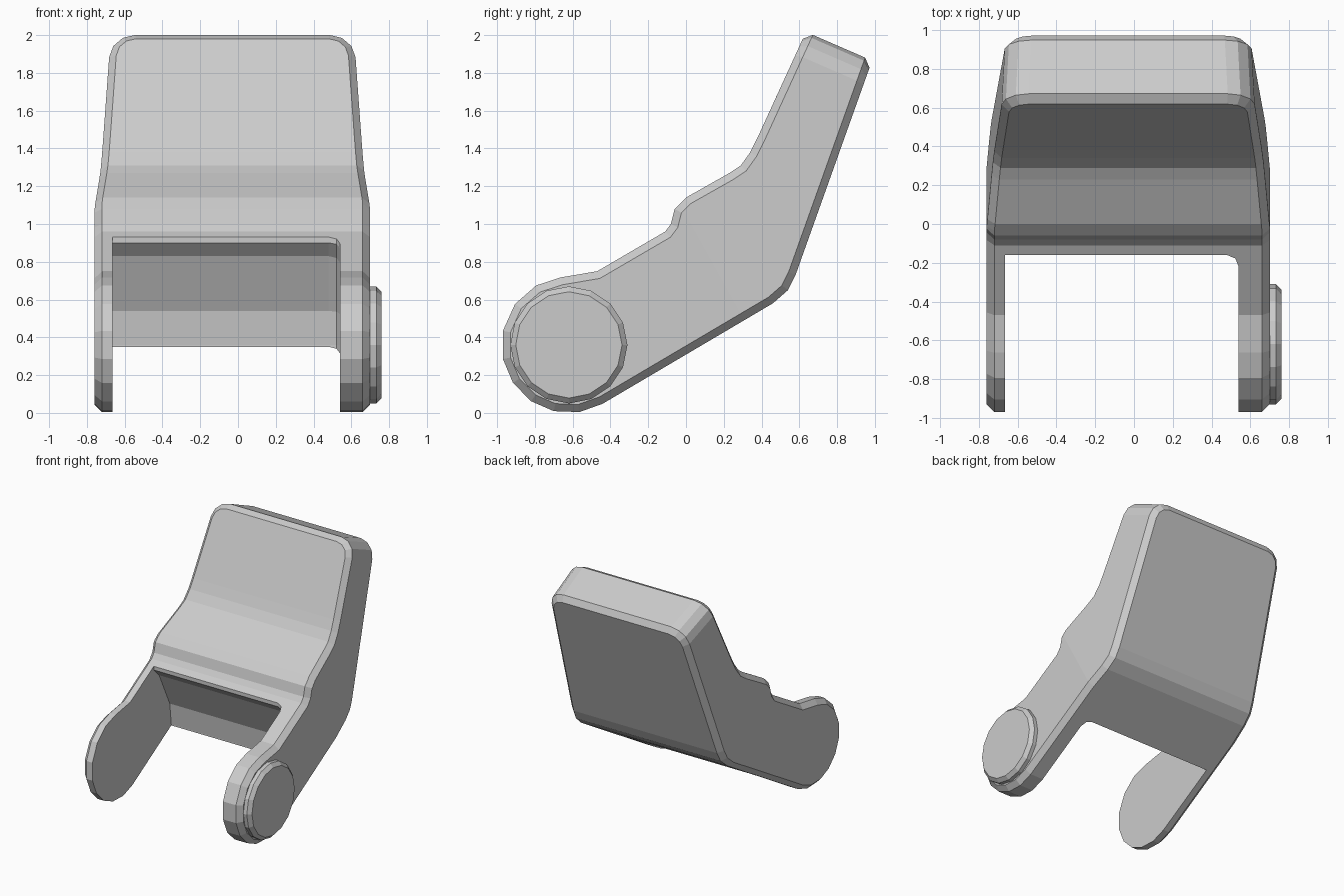
import bpy, bmesh
from math import sin, cos, radians, pi
from mathutils import Vector

if "Cube" in bpy.data.objects:
    bpy.data.objects.remove(bpy.data.objects["Cube"])

CX = -0.03              # middle of the bracket body in x
PIVOT = (-0.62, 0.36)   # hinge centre in y, z


def prism(profile, x0, x1):
    """Extrude a closed (y, z) profile from x0 to x1."""
    bm = bmesh.new()
    a = [bm.verts.new((x0, y, z)) for y, z in profile]
    b = [bm.verts.new((x1, y, z)) for y, z in profile]
    n = len(profile)
    bm.faces.new(a)
    bm.faces.new(b[::-1])
    for i in range(n):
        bm.faces.new((a[i], b[i], b[(i + 1) % n], a[(i + 1) % n]))
    bmesh.ops.recalc_face_normals(bm, faces=bm.faces)
    return bm


def bevel(bm, edges, offset, segments):
    bmesh.ops.bevel(bm, geom=edges, offset=offset, offset_type='OFFSET',
                    segments=segments, profile=0.5, affect='EDGES',
                    clamp_overlap=True)


def to_object(bm, name):
    bmesh.ops.recalc_face_normals(bm, faces=bm.faces)
    me = bpy.data.meshes.new(name)
    bm.to_mesh(me)
    bm.free()
    ob = bpy.data.objects.new(name, me)
    bpy.context.collection.objects.link(ob)
    return ob


# Side profile: round hinge end, underside, back, end cap, stepped front
hinge = [(PIVOT[0] + 0.357 * cos(radians(a)), PIVOT[1] + 0.36 * sin(radians(a)))
         for a in (97, 119, 143, 168, 192, 214, 236, 257, 279, 300)]
cap_front, cap_back = (0.635, 2.017), (0.985, 1.865)
profile = hinge + [(0.46, 0.58), (0.54, 0.65), (0.58, 0.73),
                   cap_back, cap_front,
                   (0.38, 1.46), (0.34, 1.38), (0.29, 1.31), (0.23, 1.27),
                   (0.0, 1.14), (-0.06, 1.08), (-0.08, 1.0), (-0.11, 0.96),
                   (-0.47, 0.75)]
bm = prism(profile, CX - 0.73, CX + 0.73)

# Taper the upper part beyond a slanted line across the sides
bmesh.ops.bisect_plane(bm, geom=bm.verts[:] + bm.edges[:] + bm.faces[:],
                       plane_co=(0, 0, 1.05), plane_no=Vector((0, 1.8, 1)).normalized())
for v in bm.verts:
    s = v.co.z + 1.8 * v.co.y
    half = 0.73 - 0.04 * max(0.0, s - 1.05)
    v.co.x = CX + (half if v.co.x > CX else -half)

# Round the two top corners, then chamfer every sharp outline edge
corner = [e for e in bm.edges
          if all((Vector((v.co.y, v.co.z)) - Vector(cap_front)).length < 0.4 for v in e.verts)
          and abs(e.verts[0].co.x - e.verts[1].co.x) < 0.1]
bevel(bm, corner, 0.13, 3)
bm.normal_update()
sharp = [e for e in bm.edges if e.is_manifold and e.calc_face_angle() > radians(55)]
bevel(bm, sharp, 0.04, 1)
body = to_object(bm, "bracket_body")

# Notch between the arms, with a concave back wall and one filleted corner
X0, X1 = -0.665, 0.54
bm = prism([(-1.3, -0.3), (0.07, -0.3), (0.07, 0.36), (0.05, 0.54), (-0.09, 0.83),
            (-0.16, 0.90), (-0.16, 1.3), (-1.3, 1.3)], X0, X1)
fillet = [e for e in bm.edges
          if all(v.co.x > X1 - 0.01 and v.co.y > -0.2 for v in e.verts)]
bevel(bm, fillet, 0.06, 2)
cutter = to_object(bm, "notch_cutter")
cutter.hide_render = True
cutter.hide_set(True)
mod = body.modifiers.new("notch", 'BOOLEAN')
mod.operation = 'DIFFERENCE'
mod.solver = 'EXACT'
mod.object = cutter

# Apply the cut and drop the helper
bpy.context.view_layer.objects.active = body
body.select_set(True)
bpy.ops.object.modifier_apply(modifier=mod.name)
bpy.data.objects.remove(cutter)

# Pivot cap on the right arm
N = 16
bm = prism([(PIVOT[0] + 0.31 * cos(2 * pi * i / N), PIVOT[1] + 0.31 * sin(2 * pi * i / N))
            for i in range(N)], 0.68, 0.76)
rim = [e for e in bm.edges if all(v.co.x > 0.75 for v in e.verts)]
bevel(bm, rim, 0.028, 1)
to_object(bm, "pivot_cap")
